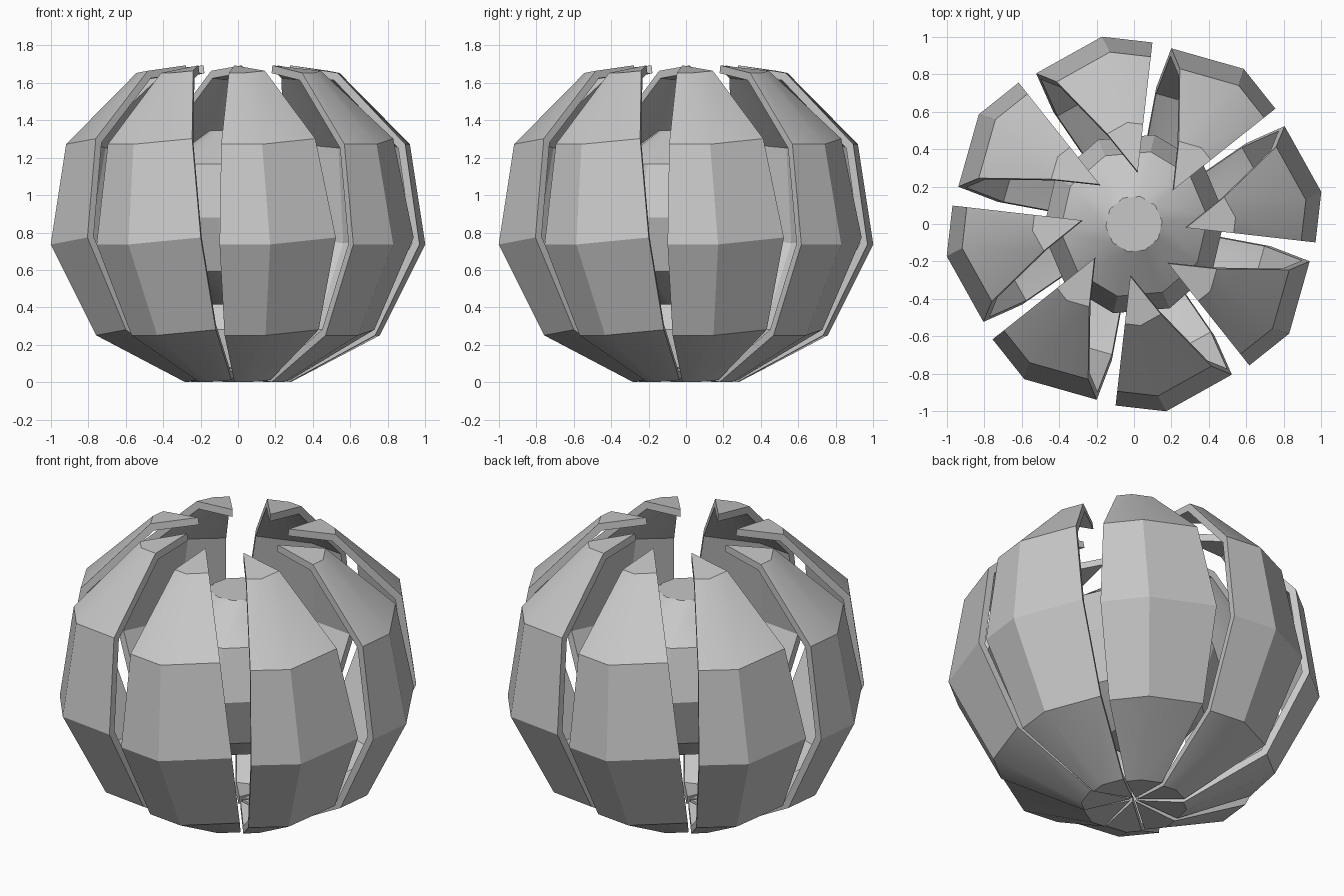
import bpy, bmesh, math
from mathutils import Matrix

cube = bpy.data.objects.get("Cube")
if cube:
    bpy.data.objects.remove(cube, do_unlink=True)

RADIUS = 0.88                      # ten-sided ball that the shell is cut from
HALF = RADIUS * math.cos(math.radians(18))
RINGS = [math.radians(a) for a in (18, 54, 90, 126, 162)]   # measured from the bottom
PETALS = 8

grey = bpy.data.materials.new("light grey")
grey.use_nodes = True
colour = (0.57, 0.57, 0.57, 1)
grey.diffuse_color = colour
grey.node_tree.nodes["Principled BSDF"].inputs["Base Color"].default_value = colour


def finish(bm, name, matrix):
    """Turn the bmesh into a shaded object."""
    bmesh.ops.recalc_face_normals(bm, faces=bm.faces)
    mesh = bpy.data.meshes.new(name)
    bm.to_mesh(mesh)
    bm.free()
    mesh.materials.append(grey)
    ob = bpy.data.objects.new(name, mesh)
    ob.matrix_world = matrix
    bpy.context.collection.objects.link(ob)
    bpy.ops.object.select_all(action='DESELECT')
    ob.select_set(True)
    bpy.context.view_layer.objects.active = ob
    bpy.ops.object.shade_smooth_by_angle(angle=math.radians(30))
    return ob


def ball_columns(bm, columns, scale):
    """Vertex columns, pole to pole, at (angle, radius factor) pairs."""
    bottom = bm.verts.new((0, 0, -HALF * scale))
    top = bm.verts.new((0, 0, HALF * scale))
    result = []
    for angle, factor in columns:
        a = math.radians(angle)
        ring = []
        for t in RINGS:
            r = RADIUS * scale * math.sin(t) * factor
            ring.append(bm.verts.new((r * math.cos(a), r * math.sin(a),
                                      -RADIUS * scale * math.cos(t))))
        result.append([bottom] + ring + [top])
    return result


def bridge(bm, a, b):
    """Join two columns, leaving triangles where they share a pole."""
    for i in range(len(a) - 1):
        corners = []
        for v in (a[i], b[i], b[i + 1], a[i + 1]):
            if v not in corners:
                corners.append(v)
        bm.faces.new(corners)


# Shell petals: thick 45 degree wedges, each leaning outward from the base
c18, c9 = math.cos(math.radians(18)), math.cos(math.radians(9))
wedge = [(0, c18), (18, 1.0), (45, c18 / c9)]
lean = math.radians(9)
base_z = 0.309 * HALF * math.sin(lean)
for k in range(PETALS):
    bm = bmesh.new()
    outer = ball_columns(bm, wedge, 1.0)
    inner = ball_columns(bm, wedge, 0.95)
    for shell in (outer, inner):
        bridge(bm, shell[0], shell[1])
        bridge(bm, shell[1], shell[2])
    for side in (0, 2):            # cut walls
        bridge(bm, outer[side], inner[side])
    matrix = (Matrix.Rotation(math.radians(-96.5 + 360 / PETALS * k), 4, 'Z')
              @ Matrix.Translation((0.018, 0.012, base_z))
              @ Matrix.Rotation(lean, 4, 'Y')
              @ Matrix.Translation((0, 0, HALF)))
    finish(bm, f"shell_petal_{k + 1}", matrix)

# Core: smaller ten-sided ball with flat ends
bm = bmesh.new()
cols = ball_columns(bm, [(36 * i, 1.0) for i in range(10)], 0.556)
for i in range(10):
    bridge(bm, cols[i], cols[(i + 1) % 10])
finish(bm, "core", Matrix.Translation((0, 0, 0.88))
       @ Matrix.Rotation(math.radians(5), 4, 'Z'))
